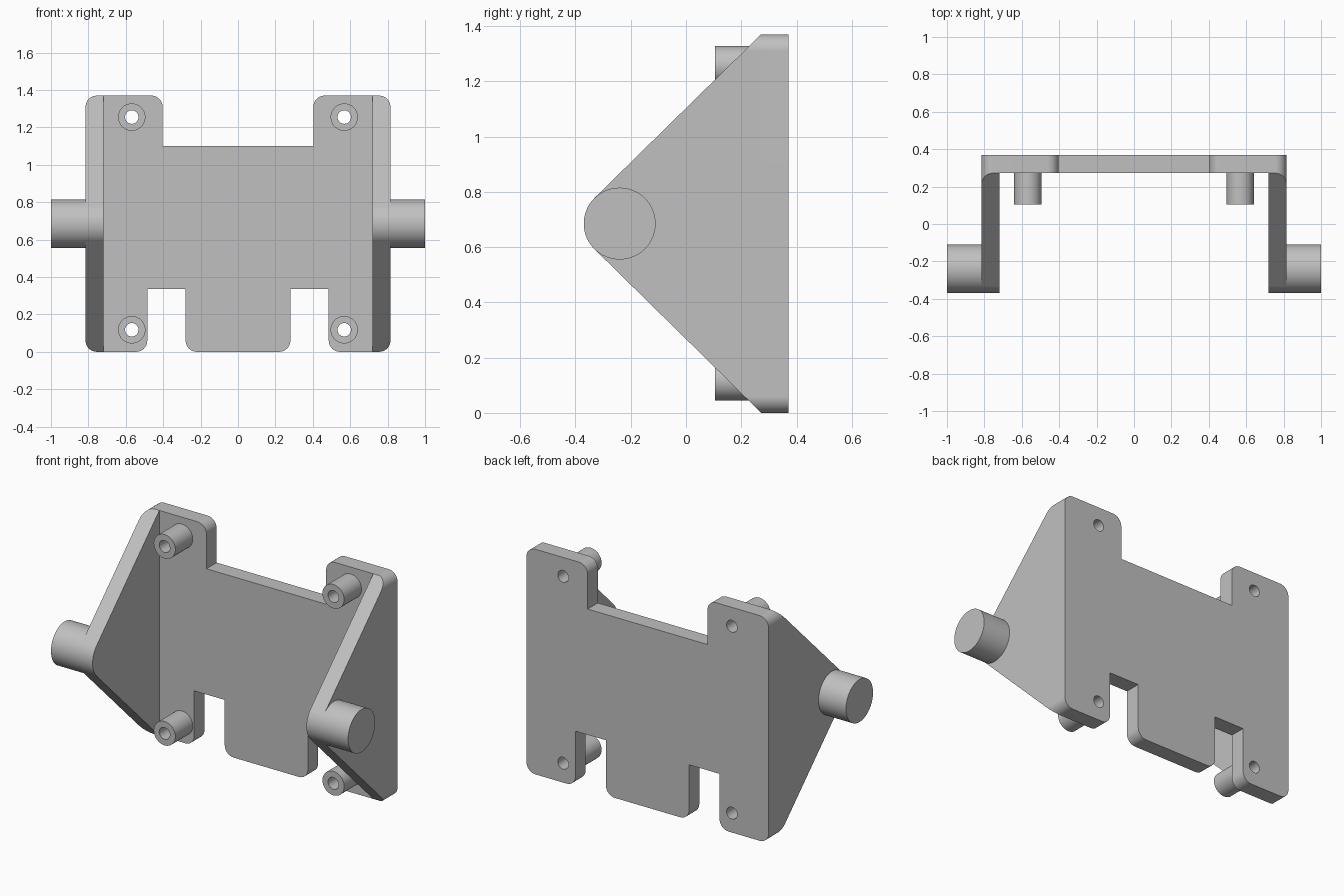
import bpy, bmesh, math
from mathutils import Vector

cube = bpy.data.objects.get("Cube")
if cube:
    bpy.data.objects.remove(cube, do_unlink=True)

WIDTH, HEIGHT, WALL = 0.815, 1.37, 0.095
BACK, FACE = 0.37, 0.272
PIVOT = (-0.24, 0.685)
PIVOT_R = 0.13

GREY = (0.53, 0.53, 0.53, 1)
grey = bpy.data.materials.new("plain grey")
grey.use_nodes = True
grey.diffuse_color = GREY
grey.node_tree.nodes["Principled BSDF"].inputs["Base Color"].default_value = GREY


def circle(cx, cy, r, n=64):
    return [(cx + r * math.cos(math.tau * i / n), cy + r * math.sin(math.tau * i / n))
            for i in range(n)]


def rounded(corners, n=8):
    """Outline from (x, z, radius) right-angled corners."""
    out = []
    for i, (x, z, r) in enumerate(corners):
        p = Vector((x, z))
        if r == 0:
            out.append(p)
            continue
        before = (Vector(corners[i - 1][:2]) - p).normalized()
        after = (Vector(corners[(i + 1) % len(corners)][:2]) - p).normalized()
        centre = p + (before + after) * r
        for k in range(n + 1):
            t = math.pi / 2 * k / n
            out.append(centre - after * r * math.cos(t) - before * r * math.sin(t))
    return out


def prism(name, outlines, axis, lo, hi):
    """Extrude outlines along x (profile in y, z) or y (profile in x, z)."""
    bm = bmesh.new()
    for outline in outlines:
        verts = [bm.verts.new((lo, a, b) if axis == "x" else (a, lo, b)) for a, b in outline]
        face = bm.faces.new(verts)
        new = bmesh.ops.extrude_face_region(bm, geom=[face], use_keep_orig=True)["geom"]
        step = (hi - lo, 0, 0) if axis == "x" else (0, hi - lo, 0)
        bmesh.ops.translate(bm, vec=step, verts=[v for v in new if isinstance(v, bmesh.types.BMVert)])
    bmesh.ops.recalc_face_normals(bm, faces=bm.faces)
    mesh = bpy.data.meshes.new(name)
    bm.to_mesh(mesh)
    bm.free()
    mesh.materials.append(grey)
    obj = bpy.data.objects.new(name, mesh)
    bpy.context.collection.objects.link(obj)
    return obj


def boolean(obj, cutter, operation):
    mod = obj.modifiers.new("cut", "BOOLEAN")
    mod.object, mod.operation, mod.solver = cutter, operation, "EXACT"
    graph = bpy.context.evaluated_depsgraph_get()
    mesh = bpy.data.meshes.new_from_object(obj.evaluated_get(graph))
    obj.modifiers.clear()
    obj.data = mesh


def finish(obj):
    obj.data.shade_smooth()
    obj.data.set_sharp_from_angle(angle=math.radians(30))
    mod = obj.modifiers.new("clean shading", "WEIGHTED_NORMAL")
    mod.keep_sharp = True


# Helpers: screw holes and the rounded outer envelope
R = 0.06
spots = [(x, z) for x in (-0.568, 0.568) for z in (0.118, 1.255)]
holes = prism("hole_cutter", [circle(x, z, 0.036, 32) for x, z in spots], "y", 0, 0.5)
envelope = prism("envelope_cutter", [rounded([
    (-WIDTH, 0, R), (WIDTH, 0, R), (WIDTH, HEIGHT, R), (-WIDTH, HEIGHT, R)])], "y", -0.5, 0.5)

# Back plate with one wide top notch and two bottom slots
half = [(0.28, 0, R), (0.28, 0.335, 0), (0.485, 0.335, 0), (0.485, 0, R),
        (WIDTH, 0, R), (WIDTH, HEIGHT, R), (0.403, HEIGHT, R), (0.403, 1.10, 0)]
mirrored = [(-x, z, r) for x, z, r in reversed(half)]
plate = prism("back_plate", [rounded(half + mirrored)], "y", FACE, BACK)
boolean(plate, holes, "DIFFERENCE")
finish(plate)

# Hollow standoffs on the plate
for i, (x, z) in enumerate(spots):
    post = prism(f"standoff_{i + 1}", [circle(x, z, 0.073, 48)], "y", 0.105, FACE)
    boolean(post, holes, "DIFFERENCE")
    finish(post)

# Tapered side arms with round tips, and the pivot pins
tip = [(PIVOT[0] + PIVOT_R * math.cos(a), PIVOT[1] + PIVOT_R * math.sin(a))
       for a in (math.radians(135 + 90 * k / 16) for k in range(17))]
profile = [(FACE, 0), (FACE, HEIGHT)] + tip
for side, s in (("left", 1), ("right", -1)):
    arm = prism(f"{side}_arm", [profile], "x", s * (WIDTH - WALL), s * WIDTH)
    boolean(arm, envelope, "INTERSECT")
    finish(arm)
    finish(prism(f"{side}_pivot_pin", [circle(*PIVOT, PIVOT_R)], "x", s * WIDTH, s))

for helper in (holes, envelope):
    bpy.data.objects.remove(helper, do_unlink=True)
